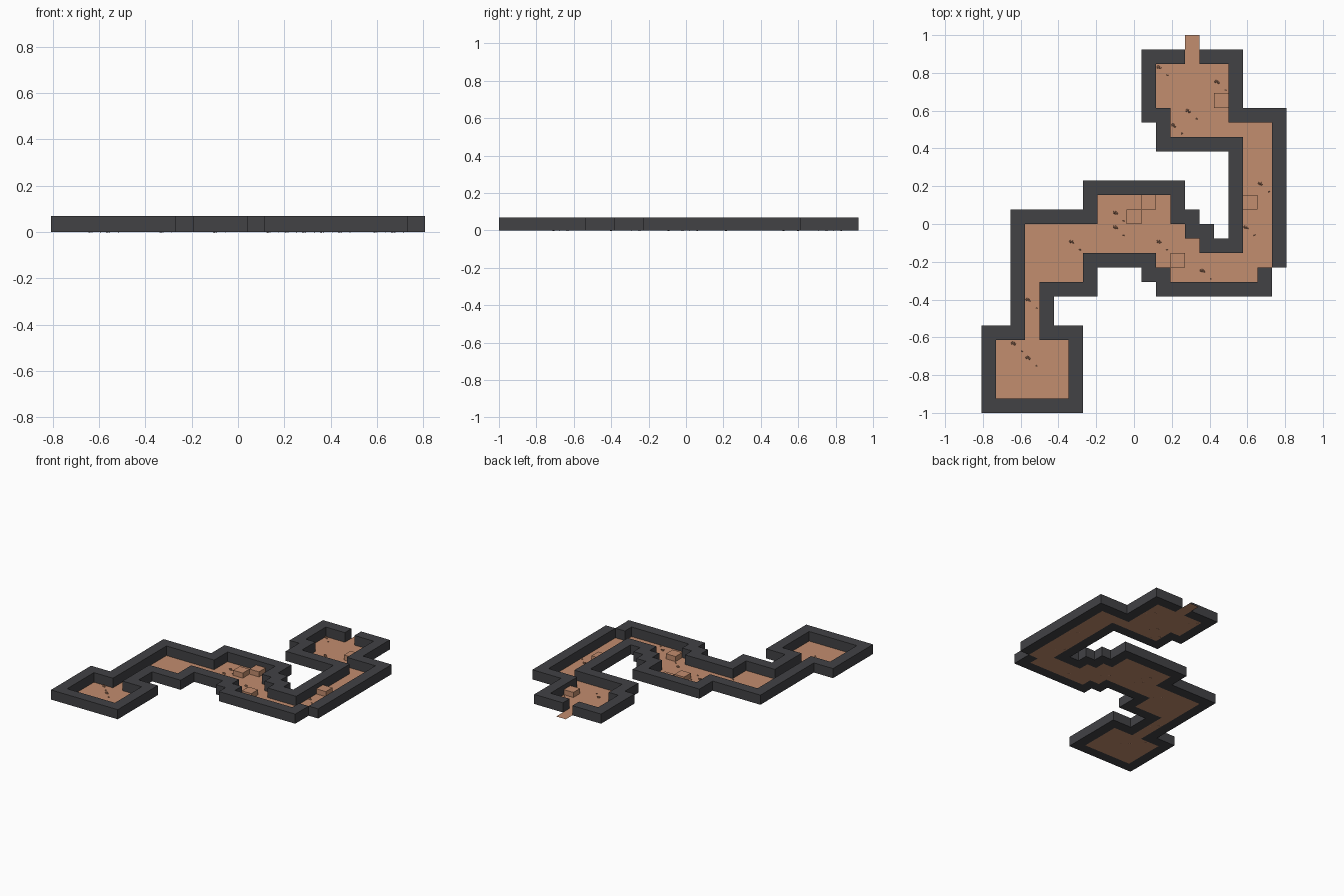
import bpy
import bmesh
from mathutils import Matrix

default_cube = bpy.data.objects.get("Cube")
if default_cube:
    bpy.data.objects.remove(default_cube, do_unlink=True)

# The plan lies on a square tile grid, columns along x and rows along y
COLUMNS, ROWS = 21, 26
TILE = 2 / ROWS
WALL_HEIGHT = 0.07
CRATE_HEIGHT = 0.037


def make_material(name, colour):
    material = bpy.data.materials.new(name)
    material.use_nodes = True
    material.diffuse_color = (*colour, 1)
    shader = next(n for n in material.node_tree.nodes if n.type == "BSDF_PRINCIPLED")
    shader.inputs["Base Color"].default_value = (*colour, 1)
    return material


clay = make_material("clay", (0.54, 0.266, 0.157))
charcoal = make_material("charcoal", (0.054, 0.054, 0.06))
pebble_brown = make_material("pebble brown", (0.4, 0.2, 0.12))


def to_world(column, row, z=0):
    return ((column - COLUMNS / 2) * TILE, (row - ROWS / 2) * TILE, z)


def finish(name, bm, material):
    mesh = bpy.data.meshes.new(name)
    bm.to_mesh(mesh)
    bm.free()
    mesh.materials.append(material)
    obj = bpy.data.objects.new(name, mesh)
    bpy.context.collection.objects.link(obj)
    return obj


def tile_mesh(cells, height=0, z=0):
    """Join tiles into one clean sheet, raised to a solid if it has a height."""
    bm = bmesh.new()
    for c, r in sorted(cells):
        corners = ((c, r), (c + 1, r), (c + 1, r + 1), (c, r + 1))
        bm.faces.new([bm.verts.new(to_world(x, y, z)) for x, y in corners])
    bmesh.ops.remove_doubles(bm, verts=bm.verts[:], dist=TILE / 100)
    if height:
        base = bm.faces[:]
        raised = bmesh.ops.extrude_face_region(bm, geom=base, use_keep_orig=True)["geom"]
        top = [v for v in raised if isinstance(v, bmesh.types.BMVert)]
        bmesh.ops.translate(bm, verts=top, vec=(0, 0, height))
        bmesh.ops.recalc_face_normals(bm, faces=bm.faces[:])
    return bm


# Rooms and passages: first column, first row, end column, end row
rooms = [
    (1, 1, 6, 5),       # front room
    (3, 5, 4, 9),       # narrow passage
    (3, 9, 7, 13),      # left bend
    (7, 11, 14, 13),    # middle hall
    (8, 13, 13, 15),    # hall alcove
    (12, 10, 15, 12),   # stepped way out of the hall
    (13, 9, 19, 11),    # lower passage
    (18, 10, 20, 20),   # right passage
    (13, 19, 18, 20),   # upper passage
    (13, 20, 17, 21),   # back room entrance
    (12, 21, 17, 24),   # back room
]
floor_cells = {(c, r) for c0, r0, c1, r1 in rooms
               for c in range(c0, c1) for r in range(r0, r1)}
doorway = {(14, 24), (14, 25)}

# Walls ring every floor tile, leaving the doorway open
steps = (-1, 0, 1)
wall_cells = {(c + i, r + j) for c, r in floor_cells for i in steps for j in steps}
wall_cells -= floor_cells | doorway | {(20, 9)}

finish("floor", tile_mesh(floor_cells | doorway), clay)
finish("walls", tile_mesh(wall_cells, WALL_HEIGHT), charcoal)

# Low crates, one tile wide
for cell in ((16, 21), (18, 14), (11, 14), (10, 13), (13, 10)):
    finish("crate", tile_mesh([cell], CRATE_HEIGHT), clay)


# Pebbles: a large, a middle and a small stone on each chosen tile
def add_stone(bm, column, row, radius):
    place = Matrix.Translation(to_world(column, row, radius * TILE * 0.4))
    squash = Matrix.Diagonal((1, 0.8, 0.7, 1))
    bmesh.ops.create_icosphere(bm, subdivisions=1, radius=radius * TILE,
                               matrix=place @ squash)


pebble_cells = ((12, 23), (16, 22), (14, 20), (13, 19), (19, 15), (18, 12), (15, 9),
                (12, 11), (9, 13), (9, 12), (6, 11), (3, 7), (2, 4), (3, 3))
bm = bmesh.new()
for c, r in pebble_cells:
    add_stone(bm, c + 0.17, r + 0.8, 0.15)
    add_stone(bm, c + 0.3, r + 0.72, 0.1)
    add_stone(bm, c + 0.79, r + 0.23, 0.08)
finish("pebbles", bm, pebble_brown)
